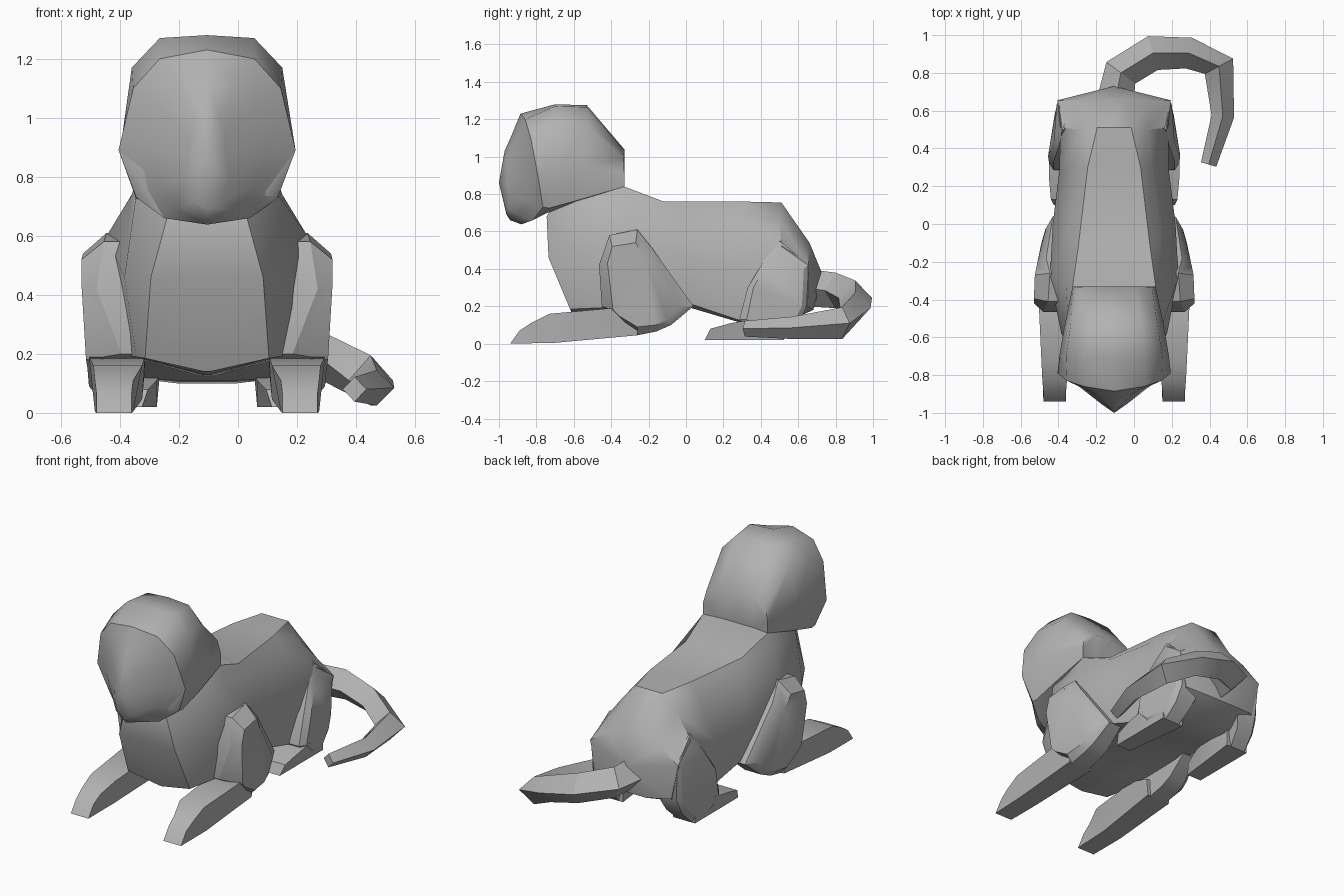
import bpy, bmesh, math
from mathutils import Vector

CX = -0.105  # symmetry plane of the animal

grey = bpy.data.materials.new("plain_grey")
grey.diffuse_color = (0.45, 0.45, 0.45, 1)


def finish(name, bm, angle=35):
    bmesh.ops.remove_doubles(bm, verts=bm.verts, dist=0.0005)
    bmesh.ops.triangulate(bm, faces=[f for f in bm.faces if len(f.verts) > 4])
    bmesh.ops.recalc_face_normals(bm, faces=bm.faces)
    me = bpy.data.meshes.new(name)
    bm.to_mesh(me)
    bm.free()
    me.materials.append(grey)
    ob = bpy.data.objects.new(name, me)
    bpy.context.collection.objects.link(ob)
    bpy.ops.object.select_all(action='DESELECT')
    ob.select_set(True)
    bpy.context.view_layer.objects.active = ob
    bpy.ops.object.shade_smooth_by_angle(angle=math.radians(angle))
    return ob


def loft(name, rings, end=None, angle=35):
    """Bridge closed rings; cap the ends, the last one with a pole point if given."""
    bm = bmesh.new()
    vs = [[bm.verts.new(p) for p in r] for r in rings]
    n = len(vs[0])
    for a, b in zip(vs, vs[1:]):
        for i in range(n):
            j = (i + 1) % n
            bm.faces.new((a[i], a[j], b[j], b[i]))
    bm.faces.new(vs[0])
    if end:
        p = bm.verts.new(end)
        for i in range(n):
            bm.faces.new((vs[-1][i], vs[-1][(i + 1) % n], p))
    else:
        bm.faces.new(vs[-1])
    return finish(name, bm, angle)


def mirrored(half):
    """Half outline, top to bottom, to a full closed ring."""
    right = [(CX + x, y, z) for x, y, z in half]
    left = [(CX - x, y, z) for x, y, z in reversed(half) if x > 0]
    return right + left


def limb(name, pts, side, plateau=None):
    """Side outline (y, z, inner x, outer x), plus a raised outer face (y, z, x)."""
    rings = [[(CX + side * p[k], p[0], p[1]) for p in pts] for k in (2, 3)]
    if plateau:
        rings.append([(CX + side * x, y, z) for y, z, x in plateau])
    return loft(name, rings, angle=30)


# Torso: stations from chest to rump
body = [
    [(.12, -.70, .76), (.13, -.745, .68), (.19, -.735, .46), (.21, -.62, .185), (.01, -.60, .14)],
    [(.20, -.60, .80), (.24, -.58, .74), (.28, -.58, .46), (.24, -.50, .19), (.01, -.50, .13)],
    [(.22, -.33, .84), (.255, -.33, .74), (.34, -.28, .60), (.30, -.28, .20), (.02, -.30, .125)],
    [(.19, -.12, .76), (.24, -.05, .70), (.325, .0, .46), (.29, .03, .21), (.10, .03, .19)],
    [(.14, .30, .76), (.20, .30, .68), (.29, .28, .42), (.25, .30, .12), (.10, .30, .11)],
    [(.09, .51, .755), (.18, .50, .66), (.285, .51, .52), (.27, .50, .12), (.10, .50, .10)],
    [(.07, .66, .54), (.18, .655, .50), (.30, .655, .42), (.25, .65, .20), (.10, .68, .18)],
]
loft("torso", [mirrored(r) for r in body], end=(CX, .73, .37), angle=38)

# Head: rounded hood, then the face and muzzle starting at its rim
hood = [
    [(0, -.33, 1.04), (.12, -.33, 1.03), (.20, -.335, .99), (.22, -.33, .91), (.22, -.33, .84), (.10, -.35, .82), (0, -.35, .82)],
    [(0, -.53, 1.275), (.14, -.53, 1.265), (.23, -.53, 1.17), (.265, -.55, .95), (.235, -.55, .775), (.12, -.55, .76), (0, -.55, .76)],
    [(0, -.70, 1.28), (.16, -.70, 1.27), (.255, -.70, 1.17), (.29, -.70, .92), (.24, -.73, .725), (.13, -.74, .70), (0, -.74, .70)],
]
rim = [(0, -.885, 1.23), (.16, -.86, 1.20), (.25, -.83, 1.10), (.30, -.79, .89), (.24, -.765, .73), (.145, -.82, .66), (0, -.88, .638)]
face = [
    [(0, -.93, 1.12), (.09, -.905, 1.11), (.16, -.87, 1.03), (.20, -.85, .89), (.165, -.85, .77), (.10, -.895, .69), (0, -.94, .66)],
    [(0, -.97, 1.03), (.04, -.96, 1.0), (.06, -.95, .94), (.065, -.955, .86), (.075, -.945, .79), (.05, -.95, .72), (0, -.96, .69)],
]
loft("head_hood", [mirrored(r) for r in hood + [rim]], angle=50)
loft("face", [mirrored(r) for r in [rim] + face], end=(CX, -1.0, .86), angle=50)

# Legs: outlines and the raised outer faces of the upper parts
shoulder = [(-.41, .58, .27, .35), (-.26, .61, .26, .34), (-.18, .51, .25, .36), (.04, .20, .24, .325),
            (-.08, .10, .24, .35), (-.16, .065, .24, .36), (-.26, .045, .24, .36),
            (-.38, .16, .23, .35), (-.45, .20, .20, .29), (-.465, .42, .28, .375)]
shoulder_face = [(-.395, .52, .425), (-.27, .54, .42), (-.22, .46, .41), (-.03, .20, .365),
                 (-.10, .13, .385), (-.16, .10, .395), (-.26, .09, .40),
                 (-.36, .15, .405), (-.39, .18, .41), (-.42, .43, .425)]
forearm = [(-.94, .0, .255, .375), (-.89, .07, .255, .375), (-.83, .11, .25, .38), (-.73, .16, .22, .385),
           (-.40, .19, .21, .40), (-.26, .15, .21, .39), (-.26, .045, .22, .38), (-.70, .005, .25, .38)]
thigh = [(.50, .55, .18, .275), (.42, .45, .20, .29), (.33, .30, .20, .32), (.285, .13, .19, .32),
         (.38, .04, .20, .32), (.52, .02, .20, .30), (.60, .10, .18, .29),
         (.645, .20, .15, .28), (.655, .42, .10, .295)]
thigh_face = [(.50, .48, .295), (.43, .42, .32), (.36, .30, .35), (.325, .13, .345),
              (.39, .07, .34), (.51, .06, .325), (.58, .12, .315), (.62, .20, .305), (.63, .40, .305)]
foot = [(.10, .02, .22, .32), (.13, .08, .20, .335), (.24, .11, .17, .345),
        (.36, .13, .16, .345), (.52, .12, .17, .32), (.52, .02, .17, .32)]
for side, label in ((1, "right"), (-1, "left")):
    limb("front_shoulder_" + label, shoulder, side, shoulder_face)
    limb("front_paw_" + label, forearm, side)
    limb("hind_thigh_" + label, thigh, side, thigh_face)
    limb("hind_foot_" + label, foot, side)

# Tail: diamond section swept along a hooked path (x, y, z, half width)
path = [(-.10, .64, .30, .10), (-.07, .80, .285, .095), (.10, .905, .245, .093), (.29, .905, .19, .083),
        (.45, .835, .11, .085), (.47, .57, .085, .06), (.395, .315, .08, .042)]
rings = []
for i, (x, y, z, r) in enumerate(path):
    a, b = path[max(i - 1, 0)], path[min(i + 1, len(path) - 1)]
    t = Vector((b[0] - a[0], b[1] - a[1], 0)).normalized()
    n = Vector((t.y, -t.x, 0)) * r
    c, up = Vector((x, y, z)), Vector((0, 0, r))
    rings.append([c + n, c + up, c - n, c - up])
loft("tail", rings, angle=25)
